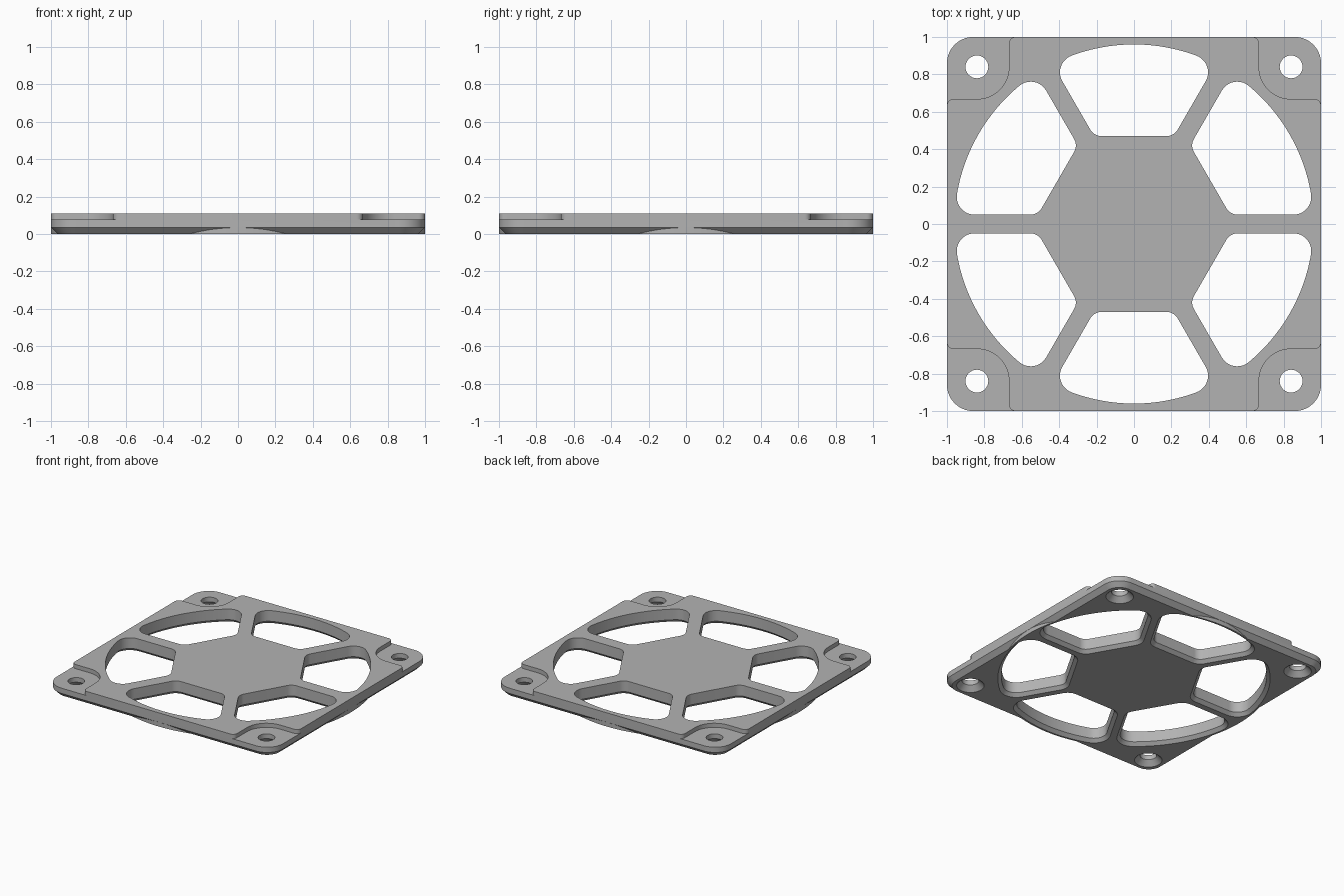
import bpy
import bmesh
from math import sin, cos, pi, radians, atan2, sqrt

TOP = 0.11        # plate thickness
CHAMFER = 0.035   # bottom edge chamfer

if "Cube" in bpy.data.objects:
    bpy.data.objects.remove(bpy.data.objects["Cube"])

grey = bpy.data.materials.new("plain grey")
grey.use_nodes = True
colour = (0.45, 0.45, 0.45, 1)
grey.diffuse_color = colour
grey.node_tree.nodes["Principled BSDF"].inputs["Base Color"].default_value = colour


def arc(cx, cy, r, a0, a1, n=10):
    """Points on an arc, angles in radians."""
    return [(cx + r * cos(a0 + (a1 - a0) * i / n),
             cy + r * sin(a0 + (a1 - a0) * i / n)) for i in range(n + 1)]


def circle(r, cx=0, cy=0, n=48):
    return arc(cx, cy, r, 0, 2 * pi, n)[:-1]


def spin(points, angle):
    c, s = cos(angle), sin(angle)
    return [(x * c - y * s, x * s + y * c) for x, y in points]


def loft(name, layers):
    """Closed solid through matching (z, outline) layers."""
    bm = bmesh.new()
    rings = [[bm.verts.new((x, y, z)) for x, y in pts] for z, pts in layers]
    bm.faces.new(rings[0])
    bm.faces.new(rings[-1])
    n = len(rings[0])
    for a, b in zip(rings, rings[1:]):
        for i in range(n):
            j = (i + 1) % n
            bm.faces.new((a[i], a[j], b[j], b[i]))
    bmesh.ops.recalc_face_normals(bm, faces=bm.faces)
    mesh = bpy.data.meshes.new(name)
    bm.to_mesh(mesh)
    bm.free()
    mesh.materials.append(grey)
    obj = bpy.data.objects.new(name, mesh)
    bpy.context.collection.objects.link(obj)
    return obj


def combine(target, tool, operation):
    """Apply a boolean and discard the tool."""
    tool.hide_render = True
    mod = target.modifiers.new(operation.lower(), "BOOLEAN")
    mod.operation = operation
    mod.solver = "EXACT"
    mod.object = tool
    bpy.context.view_layer.objects.active = target
    bpy.ops.object.modifier_apply(modifier=mod.name)
    bpy.data.objects.remove(tool)


def rounded_square(inset):
    """Plate outline, moved inwards by inset."""
    c, pts = 0.86, []
    for k in range(4):
        pts += spin(arc(c, c, 0.14 - inset, 0, pi / 2), k * pi / 2)
    return pts


def opening(grow, angle):
    """Rounded vent between two spokes, the hub and the rim."""
    spoke, hub, rim, r_in, r_out = 0.05, 0.47, 0.96, 0.07, 0.095
    c, s = cos(radians(60)), sin(radians(60))

    def along(t, off):
        return t * c - off * s, t * s + off * c

    ix, iy = along((hub + r_in - (spoke + r_in) * c) / s, spoke + r_in)
    off = spoke + r_out
    ox, oy = along(sqrt((rim - r_out) ** 2 - off ** 2), off)
    end = atan2(oy, ox)
    half = arc(ix, iy, r_in + grow, -pi / 2, radians(-30))
    half += arc(ox, oy, r_out + grow, radians(-30), end)
    half += arc(0, 0, rim + grow, end, pi / 2, 16)[1:]
    mirrored = [(-x, y) for x, y in reversed(half[:-1])]
    return spin(half + mirrored, angle)


def pocket(angle):
    """Lowered corner seat with flared ends."""
    e, f, r = 0.668, 0.84, 0.035
    pts = [(e - r, 1.1)] + arc(e - r, 1 - r, r, pi / 2, 0, 6)
    pts += arc(f, f, f - e, pi, 1.5 * pi, 16)
    pts += arc(1 - r, e - r, r, pi / 2, 0, 6) + [(1.1, e - r), (1.1, 1.1)]
    return spin(pts, angle)


# Square plate with chamfered bottom edge, plus the round rim beneath it
plate = loft("fan_guard_plate", [(0, rounded_square(CHAMFER)),
                                 (CHAMFER, rounded_square(0)),
                                 (TOP, rounded_square(0))])
rim = loft("round_rim", [(0, circle(0.9995, n=128)), (0.05, circle(0.9995, n=128))])
combine(plate, rim, "UNION")

# Six vents, chamfered underneath
for k in range(6):
    a = k * pi / 3
    vent = loft("vent_cutter", [(-0.01, opening(0.035, a)), (0.025, opening(0, a)),
                                (0.15, opening(0, a))])
    combine(plate, vent, "DIFFERENCE")

# Corner seats and countersunk screw holes
for k in range(4):
    a = k * pi / 2
    seat = loft("seat_cutter", [(0.077, pocket(a)), (0.15, pocket(a))])
    combine(plate, seat, "DIFFERENCE")
    hole = loft("hole_cutter", [(z, spin(circle(r, 0.84, 0.84, 32), a)) for z, r in
                                ((-0.01, 0.11), (0.04, 0.061), (0.15, 0.061))])
    combine(plate, hole, "DIFFERENCE")

bpy.ops.object.select_all(action="DESELECT")
plate.select_set(True)
bpy.context.view_layer.objects.active = plate
bpy.ops.object.shade_smooth_by_angle(angle=radians(25))
